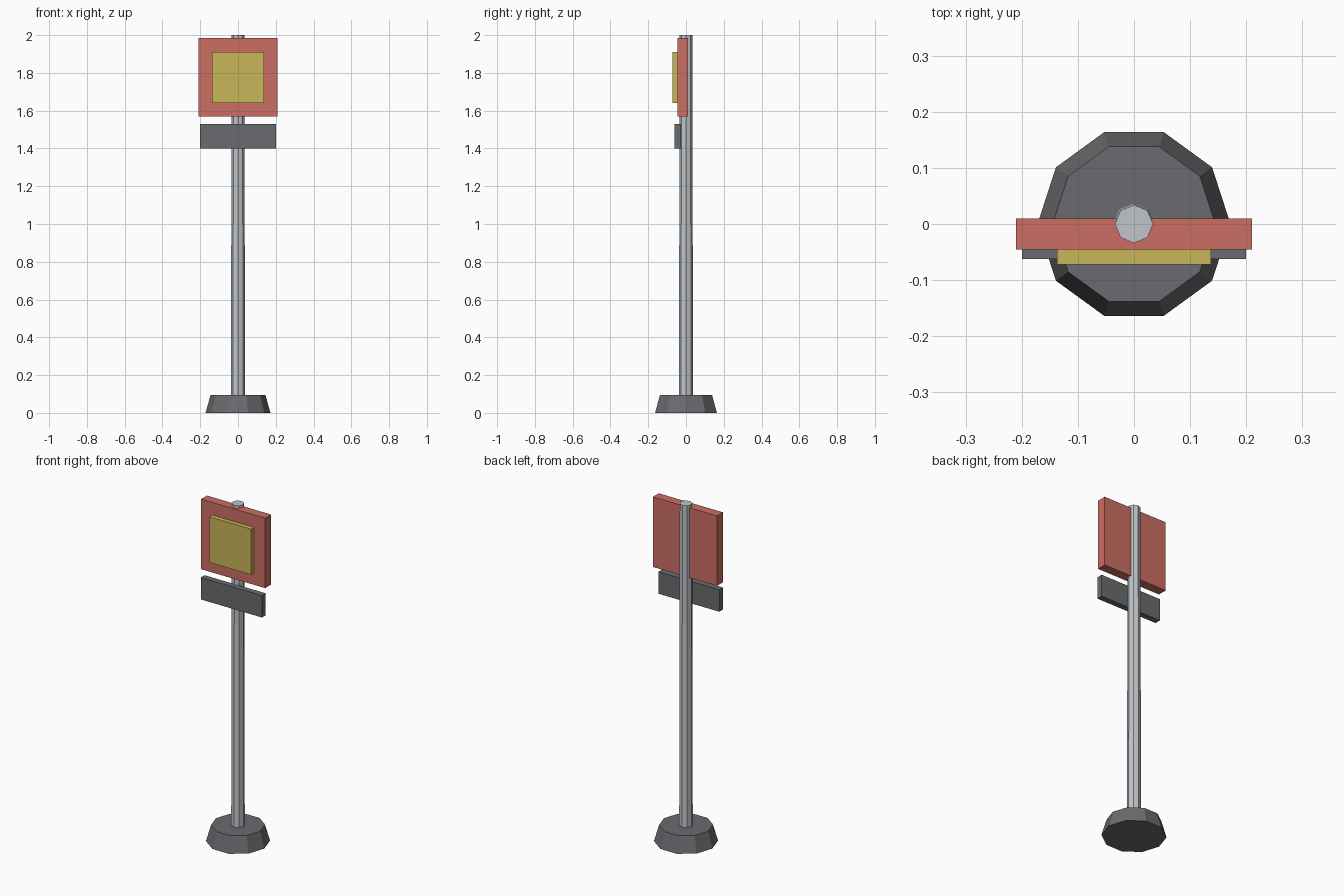
import bpy
import math

cube = bpy.data.objects.get("Cube")
if cube:
    bpy.data.objects.remove(cube, do_unlink=True)


def material(name, rgb):
    mat = bpy.data.materials.new(name)
    mat.use_nodes = True
    colour = (*rgb, 1.0)
    mat.diffuse_color = colour
    mat.node_tree.nodes["Principled BSDF"].inputs["Base Color"].default_value = colour
    return mat


red = material("sign red", (0.60, 0.155, 0.125))
yellow = material("panel yellow", (0.58, 0.465, 0.10))
dark_grey = material("dark grey", (0.141, 0.147, 0.156))
steel = material("pale steel", (0.53, 0.56, 0.59))


def finish(name, mat):
    obj = bpy.context.object
    obj.name = name
    obj.data.name = name
    obj.data.materials.clear()
    obj.data.materials.append(mat)


def box(name, mat, half_width, y0, y1, z0, z1):
    bpy.ops.mesh.primitive_cube_add(size=1, location=(0, (y0 + y1) / 2, (z0 + z1) / 2))
    obj = bpy.context.object
    size = (2 * half_width, y1 - y0, z1 - z0)
    for v in obj.data.vertices:
        v.co = [c * s for c, s in zip(v.co, size)]
    finish(name, mat)


def column(name, mat, sides, r_bottom, r_top, z0, z1):
    # A corner of the polygon points along +x
    bpy.ops.mesh.primitive_cone_add(
        vertices=sides, radius1=r_bottom, radius2=r_top, depth=z1 - z0,
        location=(0, 0, (z0 + z1) / 2), rotation=(0, 0, math.pi / 2))
    finish(name, mat)


# Weighted foot and pole
column("base", dark_grey, 10, 0.172, 0.145, 0.0, 0.095)
column("pole", steel, 8, 0.037, 0.034, 0.08, 2.0)

# Sign boards on the front of the pole
box("sign_board", red, 0.21, -0.045, 0.01, 1.57, 1.985)
box("sign_panel", yellow, 0.137, -0.072, -0.044, 1.64, 1.91)
box("lower_plate", dark_grey, 0.20, -0.062, -0.027, 1.40, 1.53)
